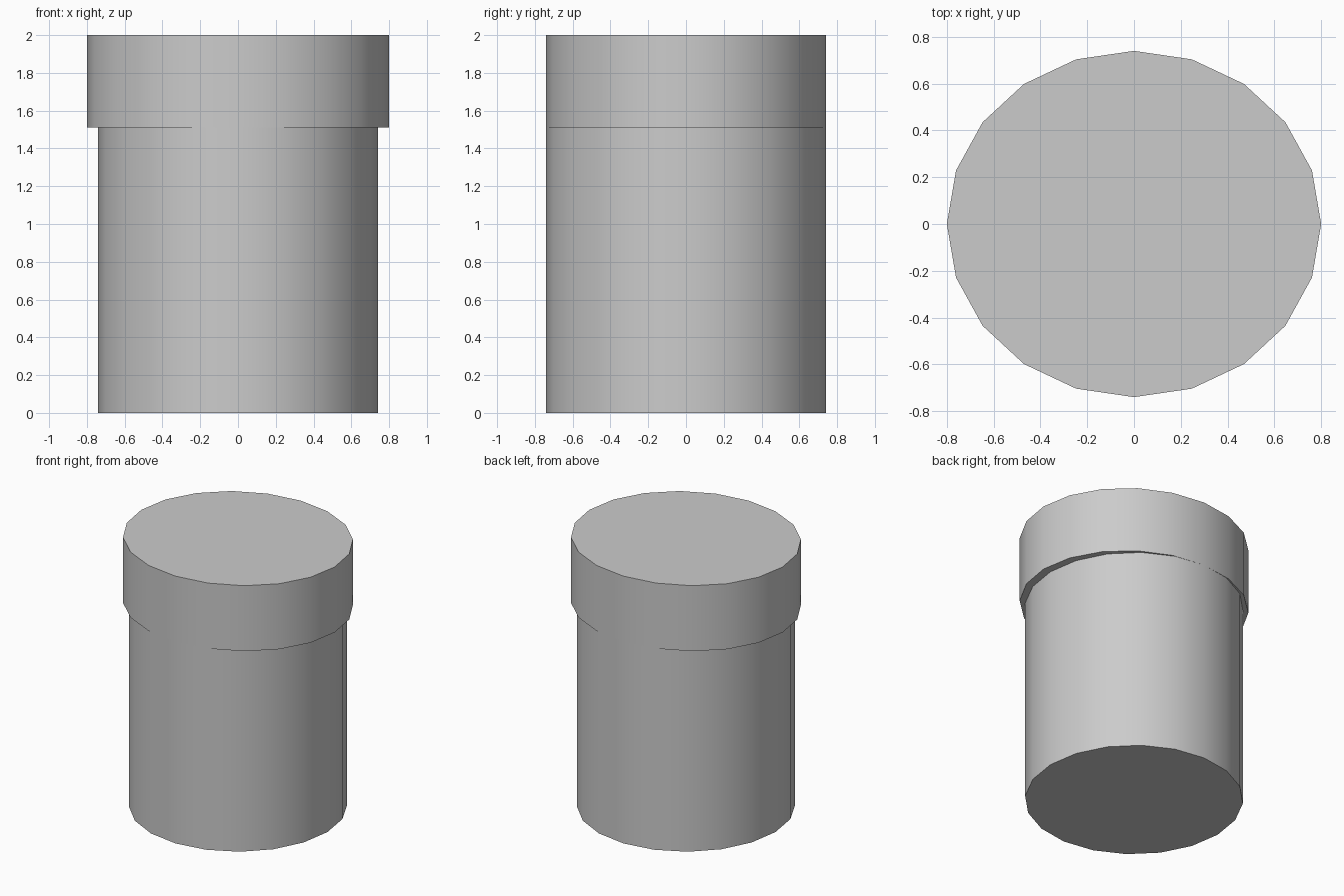
import bpy
import math

if "Cube" in bpy.data.objects:
    bpy.data.objects.remove(bpy.data.objects["Cube"])

SIDES = 20


def drum(name, rx, ry, z0, z1):
    """Upright 20-sided elliptical drum, with corners on the x and y axes."""
    bpy.ops.mesh.primitive_cylinder_add(
        vertices=SIDES, radius=1, depth=1, location=(0, 0, (z0 + z1) / 2))
    ob = bpy.context.object
    ob.name = name
    ob.scale = (rx, ry, z1 - z0)
    bpy.ops.object.transform_apply(location=True, rotation=False, scale=True)
    bpy.ops.object.shade_smooth_by_angle(angle=math.radians(35))
    return ob


# Round container body
drum("body", 0.74, 0.74, 0.0, 1.51)

# Lid, slightly wider from side to side and flush at front and back
drum("lid", 0.80, 0.74, 1.51, 2.0)
